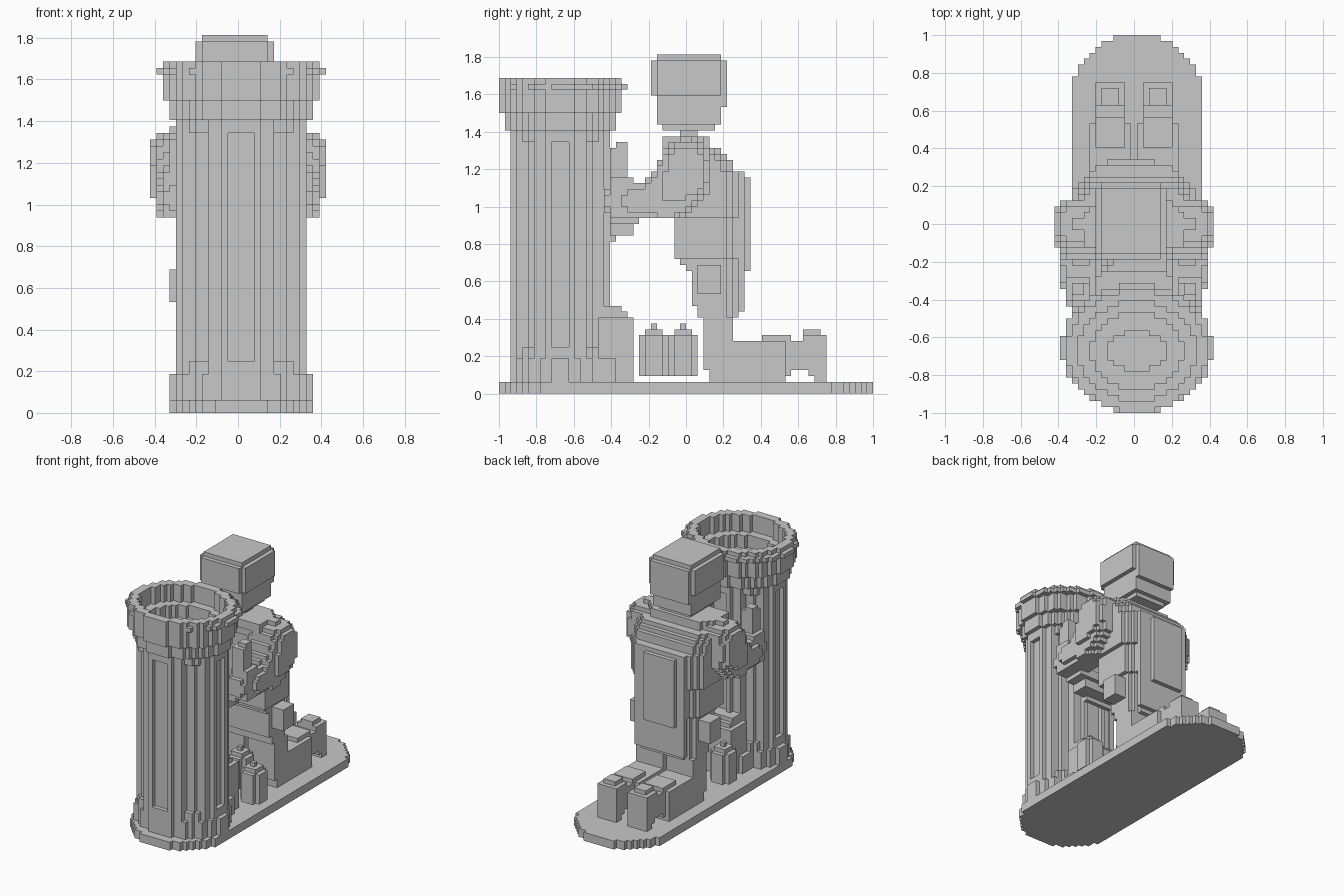
import bpy, bmesh, math
from itertools import product

cube = bpy.data.objects.get("Cube")
if cube:
    bpy.data.objects.remove(cube)

H = 1 / 32          # edge of one block
NX, NY = 27, 64     # blocks across and deep

stone = bpy.data.materials.new("plain grey")
stone.use_nodes = True
GREY = (0.58, 0.58, 0.58, 1)
stone.diffuse_color = GREY
stone.node_tree.nodes["Principled BSDF"].inputs["Base Color"].default_value = GREY


def box(x0, x1, y0, y1, z0, z1):
    return set(product(range(x0, x1), range(y0, y1), range(z0, z1)))


def drum(cx, cy, rx, ry, z0, z1, flute=0.0, limit=0.98):
    """Stepped elliptical drum, optionally with eight shallow flutes."""
    cells = set()
    for x, y in product(range(NX), range(NY)):
        u, v = (x + 0.5 - cx) / rx, (y + 0.5 - cy) / ry
        cut = flute if math.cos(8 * math.atan2(v, u)) > 0.3 else 0
        if math.hypot(u, v) <= limit - cut:
            cells |= {(x, y, z) for z in range(z0, z1)}
    return cells


def limb(start, end, r0, r1):
    """Blocky tapered limb swept between two points."""
    cells = set()
    for step in range(9):
        t = step / 8
        c = [a + (b - a) * t for a, b in zip(start, end)]
        r = [a + (b - a) * t for a, b in zip(r0, r1)]
        cells |= {p for p in product(range(NX), range(NY), range(60))
                  if sum(abs((q + 0.5 - m) / s) ** 3 for q, m, s in zip(p, c, r)) <= 1}
    return cells


def mirrored(cells):
    return {(NX - 1 - x, y, z) for x, y, z in cells}


def make(name, cells):
    """Skin a set of blocks and merge the flat areas."""
    bm = bmesh.new()
    verts = {}

    def corner(p):
        if p not in verts:
            verts[p] = bm.verts.new(((p[0] - NX / 2) * H, (p[1] - NY / 2) * H, p[2] * H))
        return verts[p]

    for c in cells:
        for axis, side in product(range(3), (0, 1)):
            n = list(c)
            n[axis] += 2 * side - 1
            if tuple(n) in cells:
                continue
            ring = []
            for a, b in ((0, 0), (1, 0), (1, 1), (0, 1)):
                p = list(c)
                p[axis] += side
                p[(axis + 1) % 3] += a
                p[(axis + 2) % 3] += b
                ring.append(corner(tuple(p)))
            bm.faces.new(ring if side else ring[::-1])
    bmesh.ops.dissolve_limit(bm, angle_limit=0.01, verts=bm.verts[:], edges=bm.edges[:])
    mesh = bpy.data.meshes.new(name)
    bm.to_mesh(mesh)
    bm.free()
    mesh.materials.append(stone)
    bpy.context.collection.objects.link(bpy.data.objects.new(name, mesh))


def pair(name, cells):
    make("left_" + name, mirrored(cells))
    make("right_" + name, cells)


# Base slab with rounded ends
make("base", drum(14, 11, 11, 11, 0, 2, limit=1.02) | box(3, 25, 11, 53, 0, 2)
     | drum(14, 53, 11, 11, 0, 2, limit=1.02))

# Column: foot, fluted shaft, flared capital with a stepped basin
make("column_foot", drum(14, 10.5, 11, 8.5, 2, 6) | drum(14, 10.5, 10, 8.5, 6, 8)
     | box(7, 21, 13, 20, 2, 6))
make("column_shaft", drum(14, 10.5, 10, 8.5, 8, 43, 0.1) | drum(14, 10.5, 10, 8.5, 43, 46))
make("column_buttress", box(8, 20, 17, 23, 2, 13) | box(9, 19, 17, 22, 13, 14)
     | box(9, 19, 17, 21, 14, 15))
capital = drum(14, 10.5, 11, 9.5, 45, 48) | drum(14, 10.5, 12, 10.5, 48, 54) \
    | drum(14, 11, 13, 11, 52, 53)
for rx, ry, z0, z1 in ((10, 8.5, 50, 54), (8, 6.5, 47, 50), (5, 3.5, 46, 47)):
    capital -= drum(14, 10.5, rx, ry, z0, z1)
make("column_capital", capital)

# Torso: inset, y start, y end, z start, z end of each layer, back corners stepped
torso = set()
for inset, y0, y1, z0, z1 in ((6, 34, 41, 13, 15), (6, 33, 41, 15, 21), (6, 32, 41, 21, 22),
                              (6, 31, 41, 22, 23), (5, 30, 41, 23, 30), (4, 30, 41, 30, 38),
                              (4, 30, 40, 38, 40), (4, 29, 39, 40, 41), (4, 29, 38, 41, 42),
                              (5, 28, 36, 42, 44)):
    for step in range(3):
        side = inset + step
        torso |= box(side, NX - side, y0, y1 - 2 + step, z0, z1)
make("torso", torso)
make("back_panel", box(7, 20, 41, 42, 14, 38) | box(9, 17, 42, 43, 21, 37))
pair("hip_pouch", box(3, 6, 34, 38, 17, 22))

# Head and neck
make("neck", box(11, 16, 31, 34, 44, 46))
make("head", box(9, 17, 28, 37, 45, 46) | box(8, 18, 27, 38, 46, 49) | box(8, 18, 27, 39, 49, 51)
     | box(7, 19, 27, 38, 51, 57) | box(8, 18, 26, 39, 51, 57) | box(8, 18, 27, 38, 57, 58))

# Arms slanting down to the elbow, then reaching forward to the column
pair("upper_arm", limb((4.6, 32, 38), (4.4, 28.5, 33.5), (4.8, 4, 5.6), (3.8, 3.8, 3.8)))
pair("forearm", limb((4.4, 28, 33.2), (4.4, 21.5, 33), (3.7, 3.5, 3.4), (2.8, 3.5, 3.2)))
pair("hand", box(2, 6, 19, 23, 30, 37) | box(3, 6, 19, 22, 37, 42) | box(3, 5, 20, 22, 42, 43))
make("rest_under_hands", box(5, 22, 19, 24, 29, 31) | box(7, 20, 19, 23, 27, 29)
     | box(10, 17, 19, 20, 26, 27))

# Kneeling legs with upturned feet
pair("thigh", box(6, 13, 36, 41, 2, 7) | box(6, 13, 35, 40, 4, 13))
pair("calf", box(6, 13, 36, 49, 2, 9) | box(7, 12, 45, 50, 3, 10) | box(7, 12, 49, 52, 4, 9))
pair("foot", box(7, 12, 54, 56, 2, 10) | box(7, 12, 53, 54, 3, 10) | box(7, 12, 52, 53, 4, 10)
     | box(8, 11, 52, 55, 10, 11))

# Small canisters between the legs and the column
for name, x, y in (("right", 5, 24), ("middle", 12, 29), ("left", 19, 24)):
    make(name + "_canister", box(x, x + 5, y + 1, y + 4, 3, 10) | box(x + 1, x + 4, y, y + 5, 3, 10)
         | box(x + 1, x + 4, y + 1, y + 4, 10, 11) | box(x + 2, x + 3, y + 2, y + 3, 11, 12))
